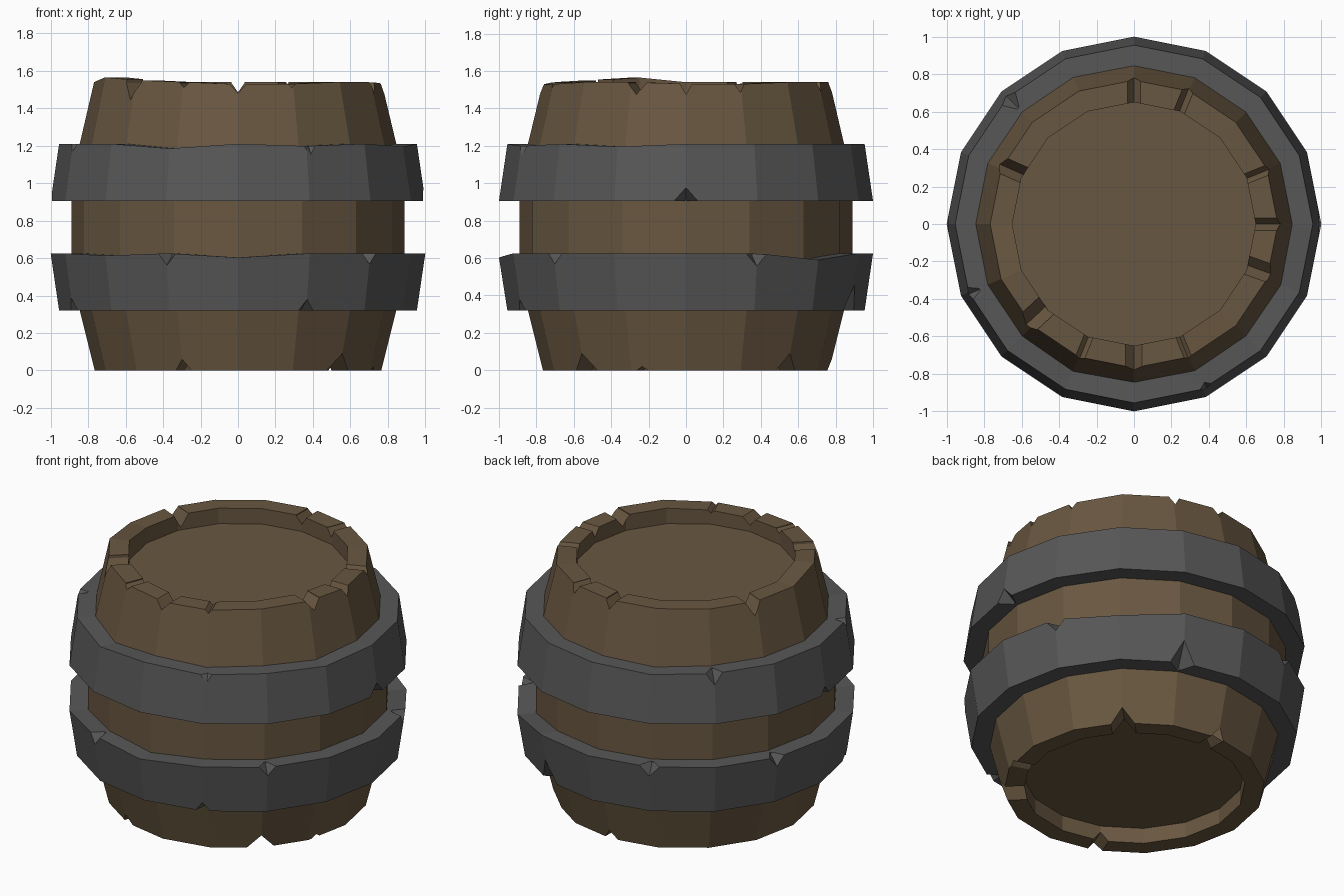
import bpy, bmesh, math

if "Cube" in bpy.data.objects:
    bpy.data.objects.remove(bpy.data.objects["Cube"])

N = 16  # all rings are 16-sided


def polar(r, deg, z):
    a = math.radians(deg)
    return (r * math.cos(a), r * math.sin(a), z)


def material(name, rgb):
    m = bpy.data.materials.new(name)
    m.diffuse_color = (*rgb, 1)
    m.use_nodes = True
    m.node_tree.nodes["Principled BSDF"].inputs["Base Color"].default_value = m.diffuse_color
    return m


def make_object(name, bm):
    bmesh.ops.recalc_face_normals(bm, faces=bm.faces[:])
    me = bpy.data.meshes.new(name)
    bm.to_mesh(me)
    bm.free()
    ob = bpy.data.objects.new(name, me)
    bpy.context.collection.objects.link(ob)
    return ob


def lathe(name, profile, closed, offset):
    """Spin an (r, z) profile; offset(profile index, angle) nudges heights."""
    bm = bmesh.new()
    rings = []
    for i, (r, z) in enumerate(profile):
        rings.append([bm.verts.new(polar(r, k * 360 / N, z + offset(i, k * 360 / N)))
                      for k in range(N)])
    pairs = list(zip(rings, rings[1:]))
    if closed:
        pairs.append((rings[-1], rings[0]))
    for a, b in pairs:
        for k in range(N):
            j = (k + 1) % N
            bm.faces.new((a[k], a[j], b[j], b[k]))
    if not closed:
        bm.faces.new(rings[0])
        bm.faces.new(rings[-1])
    return make_object(name, bm)


def add_wedge(bm, deg, edge, up, w, d, r_in, r_out, taper):
    """V-shaped radial cutter into an edge; up = +1 top edge, -1 bottom edge."""
    a = math.radians(deg)
    verts = []
    for r, s in ((r_in, taper), (r_out, 1)):
        for t, h in ((-w * s, 0.0), (-w * s, 0.06), (w * s, 0.06), (w * s, 0.0), (0, -d * s)):
            verts.append(bm.verts.new((r * math.cos(a) - t * math.sin(a),
                                       r * math.sin(a) + t * math.cos(a), edge + up * h)))
    inner, outer = verts[:5], verts[5:]
    bm.faces.new(inner)
    bm.faces.new(outer)
    for k in range(5):
        j = (k + 1) % 5
        bm.faces.new((inner[k], inner[j], outer[j], outer[k]))


def carve(ob, wedges):
    bm = bmesh.new()
    for w in wedges:
        add_wedge(bm, *w)
    cutter = make_object(ob.name + "_cutter", bm)
    cutter.hide_render = True
    mod = ob.modifiers.new("chips", 'BOOLEAN')
    mod.operation = 'DIFFERENCE'
    mod.solver = 'EXACT'
    mod.object = cutter
    bpy.context.view_layer.update()
    dg = bpy.context.evaluated_depsgraph_get()
    me = bpy.data.meshes.new_from_object(ob.evaluated_get(dg))
    ob.modifiers.clear()
    ob.data = me
    bpy.data.objects.remove(cutter)


def paint(ob, mat):
    ob.data.materials.clear()
    ob.data.materials.append(mat)


wood = material("wood", (0.14, 0.095, 0.052))
iron = material("iron", (0.095, 0.095, 0.095))

# barrel body: bulging staves with recessed lids at both ends
rim_bumps = {202.5: 0.025, 225: 0.01, 270: -0.012, 292.5: -0.01, 0: -0.008, 22.5: -0.01}
profile = [(0.65, 0.1), (0.65, 0), (0.765, 0), (0.845, 0.32), (0.89, 0.52),
           (0.89, 1.02), (0.845, 1.21), (0.768, 1.54), (0.65, 1.54), (0.65, 1.44)]
barrel = lathe("barrel_body", profile, False,
               lambda i, a: rim_bumps.get(a, 0) if i in (7, 8) else 0)

# split notches in the rims: angle, half width, depth
top_notches = [(90, .035, .05), (68, .03, .05), (22, .03, .05), (0, .035, .06),
               (-20, .05, .06), (-68, .025, .025), (-90, .05, .055),
               (-112, .025, .025), (-137, .06, .09), (156, .045, .08)]
bottom_notches = [(45, .07, .09), (90, .045, .06), (-18, .03, .02),
                  (247.5, .045, .06), (315, .08, .09)]
carve(barrel, [(a, 1.535, 1, w, d, 0.6, 0.95, 1) for a, w, d in top_notches] +
      [(a, 0.0, -1, w, d, 0.6, 0.95, 1) for a, w, d in bottom_notches])
paint(barrel, wood)


# iron hoops: wider towards the barrel's waist, with worn edges
def hoop(name, z0, r0, z1, r1, dips, chips):
    ob = lathe(name, [(0.82, z0), (r0, z0), (r1, z1), (0.82, z1)], True,
               lambda i, a: dips.get(a, 0) if i > 1 else 0)
    carve(ob, [(a, z1 if up > 0 else z0, up, w, d, (r1 if up > 0 else r0) - t,
                (r1 if up > 0 else r0) + 0.04, 0.1) for a, up, w, d, t in chips])
    paint(ob, iron)


hoop("upper_hoop", 0.905, 1.0, 1.21, 0.955,
     {247.5: -0.025, 292.5: -0.012, 337.5: -0.015, 112.5: -0.01},
     [(0, -1, .1, .11, .09), (180, -1, .07, .09, .06), (135, 1, .08, .09, .08),
      (203, 1, .06, .06, .06), (294, 1, .11, .11, .03)])
hoop("lower_hoop", 0.32, 0.955, 0.625, 1.0,
     {270: -0.022, 45: -0.035, 225: -0.012},
     [(247.5, 1, .08, .1, .08), (315, 1, .08, .09, .08), (22.5, 1, .1, .11, .08),
      (112.5, 1, .1, .1, .08), (157.5, 1, .08, .1, .08),
      (292.5, -1, .07, .08, .07), (202.5, -1, .08, .09, .07), (67.5, -1, .12, .16, .09)])
